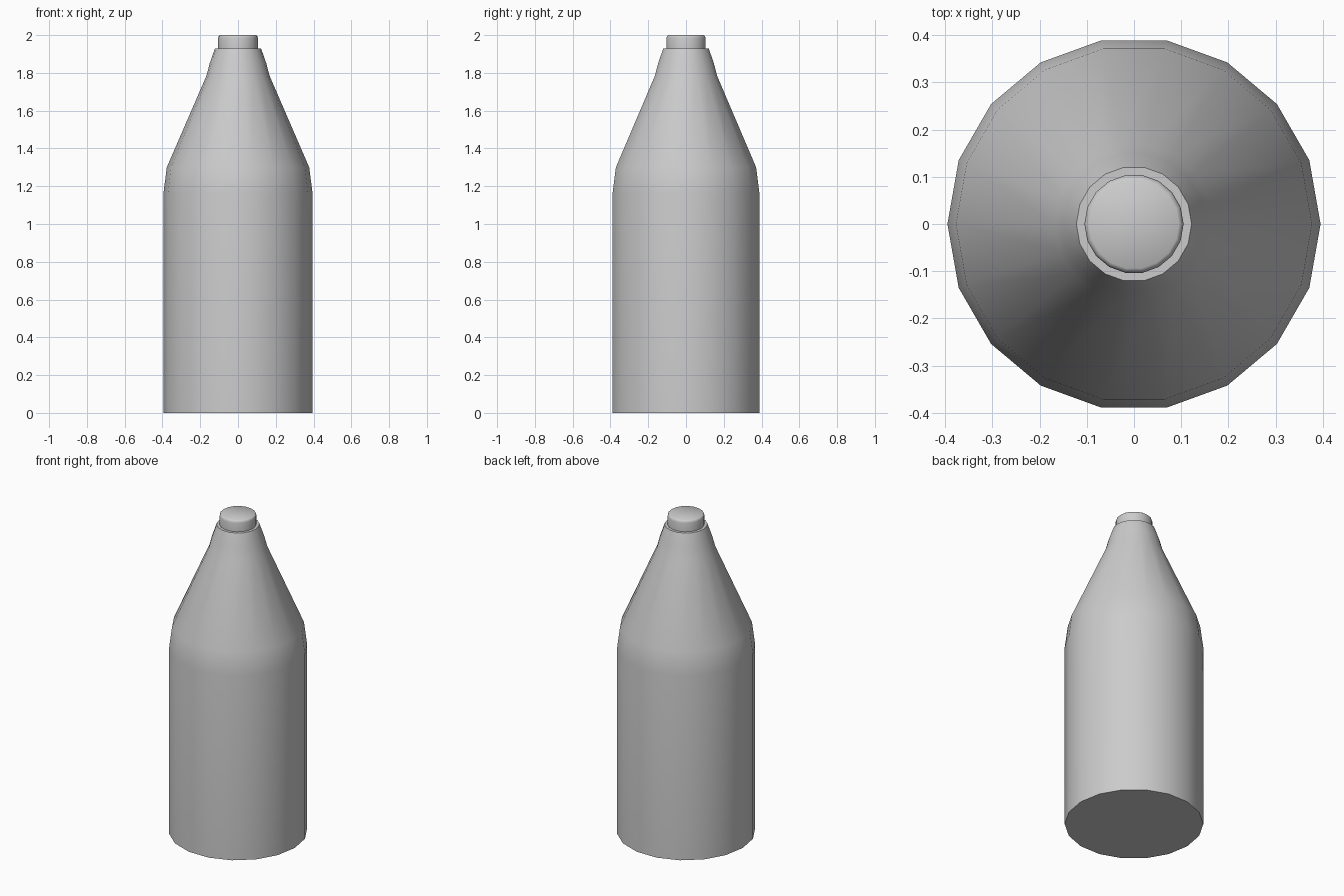
import bpy, math

cube = bpy.data.objects.get("Cube")
if cube:
    bpy.data.objects.remove(cube, do_unlink=True)

SIDES = 18

grey = bpy.data.materials.new("plain grey")
grey.use_nodes = True
colour = (0.6, 0.6, 0.6, 1)
grey.diffuse_color = colour
grey.node_tree.nodes["Principled BSDF"].inputs["Base Color"].default_value = colour


def lathe(name, profile, smooth_angle):
    """Turn a (radius, height) profile around z and close both ends."""
    verts, faces = [], []
    for r, z in profile:
        for i in range(SIDES):
            a = math.tau * i / SIDES
            verts.append((r * math.cos(a), r * math.sin(a), z))
    for ring in range(len(profile) - 1):
        for i in range(SIDES):
            j = (i + 1) % SIDES
            low, high = ring * SIDES, (ring + 1) * SIDES
            faces.append((low + i, low + j, high + j, high + i))
    faces.append(tuple(reversed(range(SIDES))))
    faces.append(tuple(range(len(verts) - SIDES, len(verts))))
    mesh = bpy.data.meshes.new(name)
    mesh.from_pydata(verts, [], faces)
    mesh.materials.append(grey)
    obj = bpy.data.objects.new(name, mesh)
    bpy.context.collection.objects.link(obj)
    bpy.ops.object.select_all(action='DESELECT')
    obj.select_set(True)
    bpy.context.view_layer.objects.active = obj
    bpy.ops.object.shade_smooth_by_angle(angle=math.radians(smooth_angle))
    return obj


# Body with sloping shoulder and neck
lathe("bottle_body", [(0.395, 0), (0.395, 1.16), (0.377, 1.30), (0.167, 1.785),
                      (0.15, 1.85), (0.122, 1.93)], 40)

# Cap with a rounded rim
lathe("bottle_cap", [(0.105, 1.925), (0.105, 1.985), (0.102, 1.995), (0.095, 2.0)], 60)
